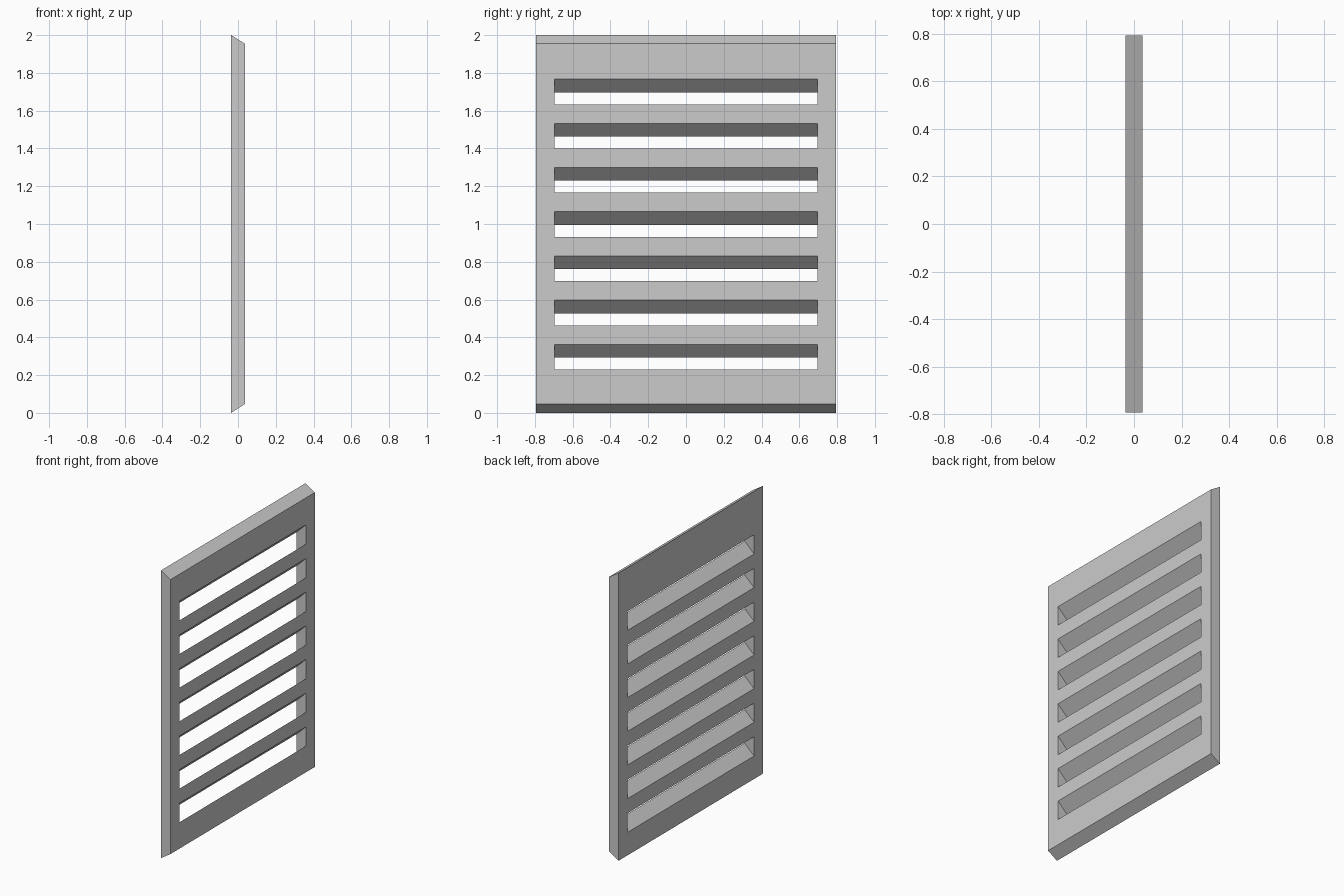
import bpy
import bmesh

HALF_X, HALF_Y = 0.036, 0.793      # panel half thickness and half width
SLOT_Y = 0.696                     # slot half width
SLOT_COUNT, SLOT_PITCH = 7, 0.234

if "Cube" in bpy.data.objects:
    bpy.data.objects.remove(bpy.data.objects["Cube"], do_unlink=True)


def add_prism(bm, profile, half_width):
    """Extrude an (x, z) outline along y, centred on y = 0."""
    face = bm.faces.new([bm.verts.new((x, -half_width, z)) for x, z in profile])
    out = bmesh.ops.extrude_face_region(bm, geom=[face])
    moved = [v for v in out["geom"] if isinstance(v, bmesh.types.BMVert)]
    bmesh.ops.translate(bm, verts=moved, vec=(0, 2 * half_width, 0))


def make_object(name, profiles, half_width):
    bm = bmesh.new()
    for profile in profiles:
        add_prism(bm, profile, half_width)
    bmesh.ops.recalc_face_normals(bm, faces=bm.faces)
    mesh = bpy.data.meshes.new(name)
    bm.to_mesh(mesh)
    bm.free()
    obj = bpy.data.objects.new(name, mesh)
    bpy.context.collection.objects.link(obj)
    return obj


# Panel with chamfered top and bottom edges
panel = make_object("vent_panel", [[(-HALF_X, 0), (HALF_X, 0.047),
                                    (HALF_X, 1.955), (-HALF_X, 2)]], HALF_Y)

# Slanted slots, falling towards -x
reach, slope = 2 * HALF_X, 0.97


def slot_profile(index):
    low = 0.195 + index * SLOT_PITCH     # floor height at mid thickness
    high = low + 0.133
    drop = reach * slope
    return [(-reach, low - drop), (reach, low + drop),
            (reach, high + drop), (-reach, high - drop)]


cutter = make_object("slot_cutter", [slot_profile(i) for i in range(SLOT_COUNT)], SLOT_Y)
cutter.hide_render = True

# Cut the slots and bake the result
cut = panel.modifiers.new("slots", "BOOLEAN")
cut.operation = "DIFFERENCE"
cut.solver = "EXACT"
cut.object = cutter
bpy.context.view_layer.objects.active = panel
bpy.ops.object.modifier_apply(modifier=cut.name)
bpy.data.objects.remove(cutter, do_unlink=True)

# Plain grey finish
grey = bpy.data.materials.new("light_grey")
grey.use_nodes = True
colour = (0.6, 0.6, 0.6, 1)
grey.diffuse_color = colour
grey.node_tree.nodes["Principled BSDF"].inputs["Base Color"].default_value = colour
panel.data.materials.clear()
panel.data.materials.append(grey)
